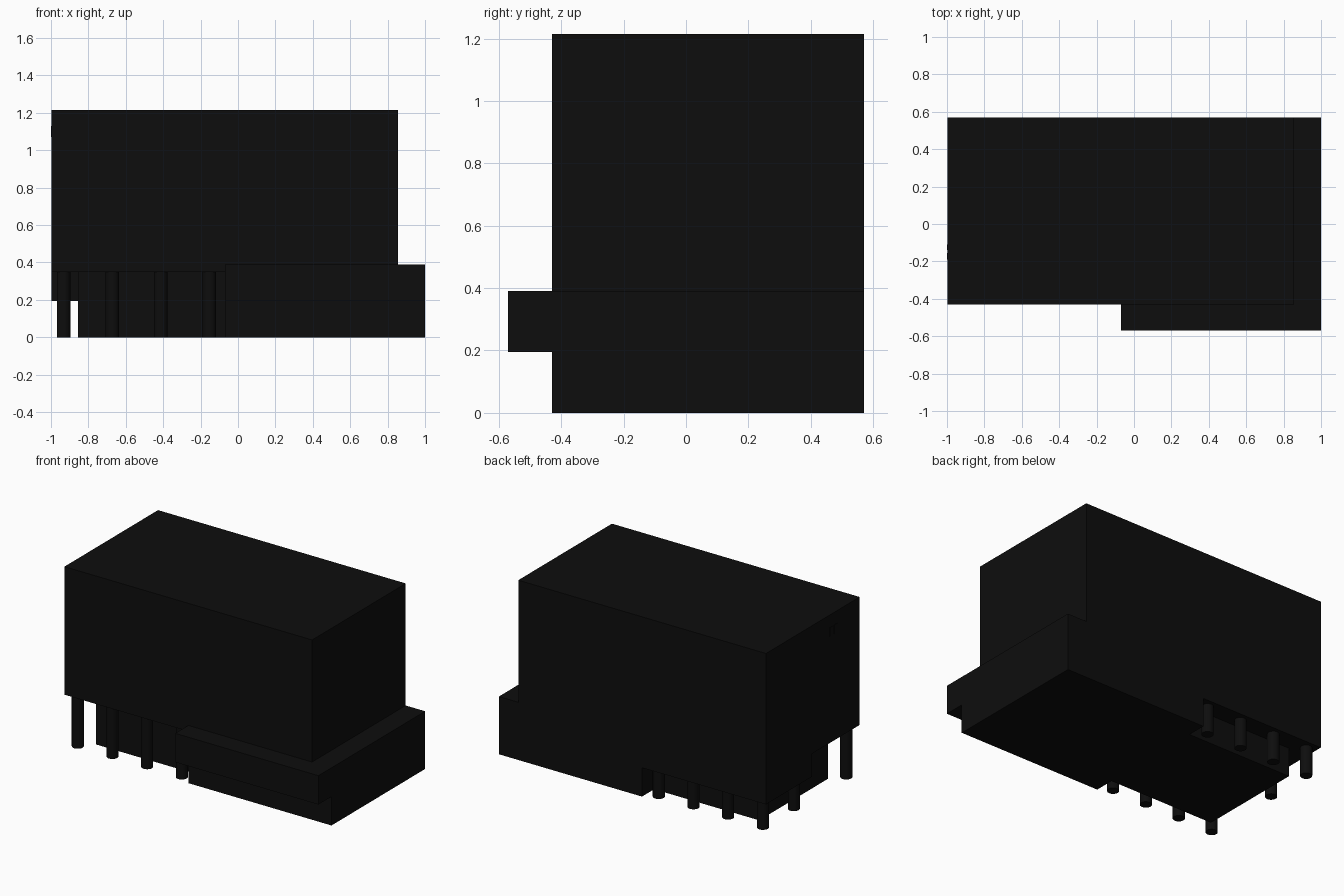
import bpy, bmesh, math
from mathutils import Vector

if "Cube" in bpy.data.objects:
    bpy.data.objects.remove(bpy.data.objects["Cube"])

mat = bpy.data.materials.new("near_black")
mat.diffuse_color = (0.0042, 0.0042, 0.0042, 1)
mat.use_nodes = True
mat.node_tree.nodes["Principled BSDF"].inputs["Base Color"].default_value = mat.diffuse_color


def finish(bm, name):
    mesh = bpy.data.meshes.new(name)
    bm.to_mesh(mesh)
    bm.free()
    mesh.materials.append(mat)
    ob = bpy.data.objects.new(name, mesh)
    bpy.context.collection.objects.link(ob)
    return ob


def box(name, lo, hi):
    bm = bmesh.new()
    bmesh.ops.create_cube(bm, size=1)
    for v in bm.verts:
        v.co = [(a + b) / 2 + c * (b - a) for a, b, c in zip(lo, hi, v.co)]
    return finish(bm, name)


# Building volumes, merged into one clean outer shell
L = -0.997
volumes = [
    ((L, -0.43, 0.35), (0.855, 0.57, 1.215)),        # upper storeys
    ((L, 0.08, 0.195), (-0.07, 0.57, 0.35)),         # lower soffit at the back left
    ((-0.855, -0.295, 0.0), (-0.07, 0.44, 0.35)),    # recessed ground floor
    ((-0.07, -0.43, 0.0), (1.0, 0.57, 0.39)),        # right ground floor
    ((-0.07, -0.57, 0.195), (1.0, -0.43, 0.39)),     # front canopy
]
cuts = [sorted({v[k][a] for v in volumes for k in (0, 1)}) for a in range(3)]


def solid(idx):
    if any(i < 0 or i >= len(c) - 1 for i, c in zip(idx, cuts)):
        return False
    mid = [(c[i] + c[i + 1]) / 2 for i, c in zip(idx, cuts)]
    return any(all(lo[a] < mid[a] < hi[a] for a in range(3)) for lo, hi in volumes)


bm = bmesh.new()
for i in range(len(cuts[0]) - 1):
    for j in range(len(cuts[1]) - 1):
        for k in range(len(cuts[2]) - 1):
            idx = (i, j, k)
            if not solid(idx):
                continue
            for a in range(3):
                for side in (0, 1):
                    nb = list(idx)
                    nb[a] += 1 if side else -1
                    if solid(nb):
                        continue
                    b, c = (a + 1) % 3, (a + 2) % 3
                    ring = [(0, 0), (1, 0), (1, 1), (0, 1)]
                    if not side:
                        ring.reverse()
                    vs = []
                    for db, dc in ring:
                        p = [0, 0, 0]
                        p[a] = cuts[a][idx[a] + side]
                        p[b] = cuts[b][idx[b] + db]
                        p[c] = cuts[c][idx[c] + dc]
                        vs.append(bm.verts.new(Vector(p)))
                    bm.faces.new(vs)
bmesh.ops.remove_doubles(bm, verts=bm.verts, dist=1e-5)
bmesh.ops.dissolve_limit(bm, angle_limit=0.01, verts=bm.verts, edges=bm.edges)
finish(bm, "building_shell")


# Round columns under the overhangs
def column(name, x, y, top):
    bm = bmesh.new()
    bmesh.ops.create_cone(bm, cap_ends=True, segments=24, radius1=0.037,
                          radius2=0.037, depth=top)
    bmesh.ops.translate(bm, verts=bm.verts, vec=(x, y, top / 2))
    for f in bm.faces:
        f.smooth = len(f.verts) == 4
    for e in bm.edges:
        e.smooth = all(len(f.verts) == 4 for f in e.link_faces)
    finish(bm, name)


for n in range(4):
    x = -0.932 + 0.2595 * n
    column(f"front_column_{n + 1}", x, -0.38, 0.35)
    column(f"back_column_{n + 1}", x, 0.51, 0.195)
column("side_column", -0.932, 0.18, 0.195)

# Small wall plates on the left side
box("wall_plate_front", (-1.0, -0.19, 1.07), (L, -0.155, 1.13))
box("wall_plate_back", (-1.0, -0.14, 1.07), (L, -0.11, 1.13))
